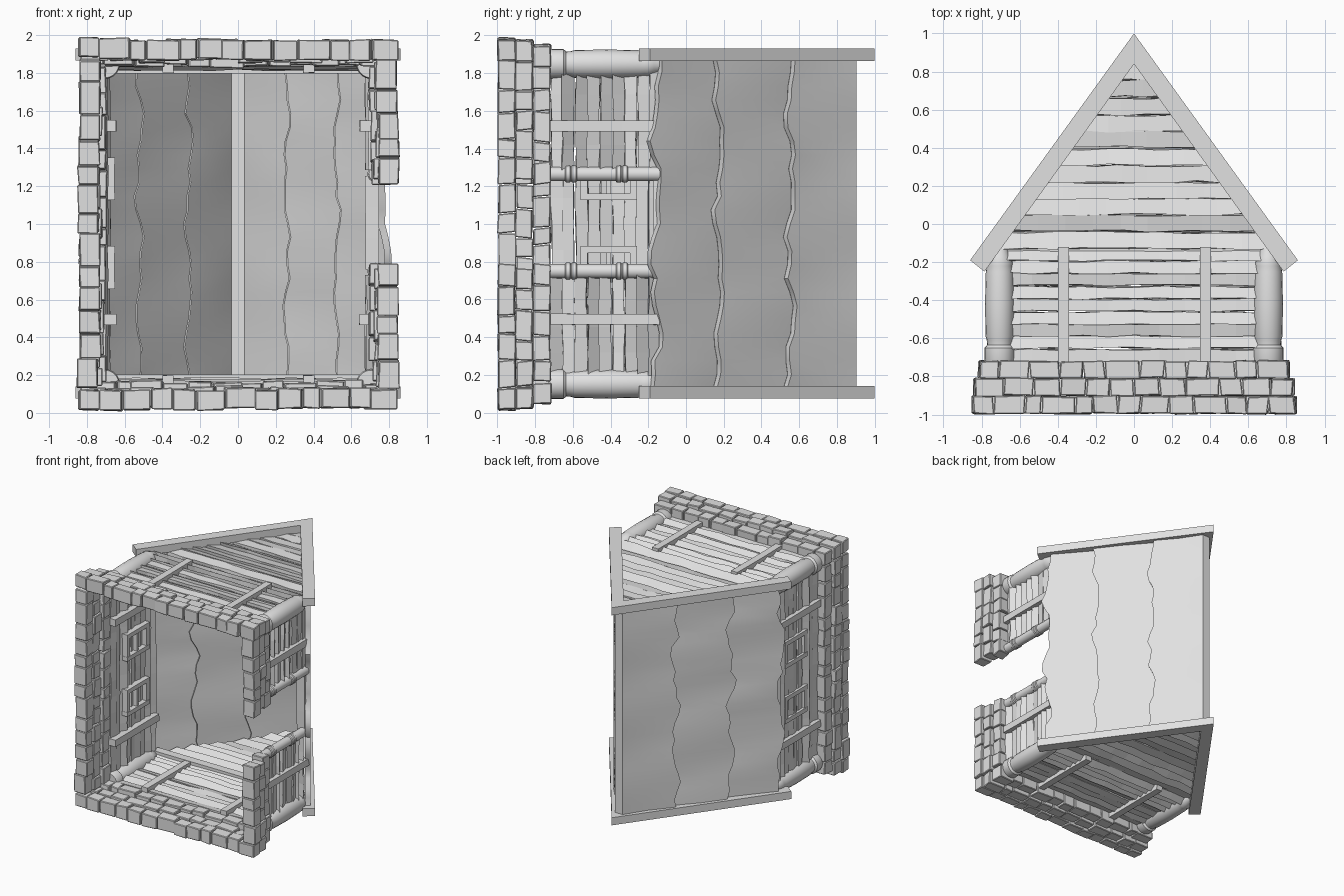
import bpy, bmesh, math, random
from mathutils import Vector as V

random.seed(4)
if bpy.data.objects.get("Cube"):
    bpy.data.objects.remove(bpy.data.objects["Cube"], do_unlink=True)

grey = bpy.data.materials.new("plain_grey")
grey.use_nodes = True
grey.diffuse_color = (0.75, 0.75, 0.75, 1)
grey.node_tree.nodes["Principled BSDF"].inputs["Base Color"].default_value = (0.75, 0.75, 0.75, 1)

X, Y, Z = V((1, 0, 0)), V((0, 1, 0)), V((0, 0, 1))
# The building lies on its gable: its height runs along y, its length along z
MID = 1.0
WALL_BASE, WALL_TOP = -0.72, -0.13


def rnd(a):
    return random.uniform(-a, a)


def finish(name, bm, smooth=False, bevel=0):
    bmesh.ops.recalc_face_normals(bm, faces=bm.faces)
    me = bpy.data.meshes.new(name)
    bm.to_mesh(me)
    bm.free()
    me.materials.append(grey)
    ob = bpy.data.objects.new(name, me)
    bpy.context.collection.objects.link(ob)
    if smooth:
        me.shade_smooth()
        me.set_sharp_from_angle(angle=math.radians(40))
    if bevel:
        mod = ob.modifiers.new("worn_edges", "BEVEL")
        mod.width, mod.segments = bevel, 1


def loft(bm, rings, closed=True):
    """Skin a row of sections; closed sections also get end caps."""
    vs = [[bm.verts.new(p) for p in ring] for ring in rings]
    n = len(vs[0])
    for a, b in zip(vs, vs[1:]):
        for i in range(n if closed else n - 1):
            bm.faces.new((a[i], a[(i + 1) % n], b[(i + 1) % n], b[i]))
    if closed:
        bm.faces.new(vs[0][::-1])
        bm.faces.new(vs[-1])


def bar(bm, a, b, u, v, n=1, jit=0.0):
    """Four-sided bar from a to b; u and v are half-size vectors."""
    rings = []
    for i in range(n + 1):
        c = V(a).lerp(V(b), i / n)
        rings.append([c + u * (su + rnd(jit)) + v * (sv + rnd(jit))
                      for su, sv in ((-1, -1), (1, -1), (1, 1), (-1, 1))])
    loft(bm, rings)


def turned(bm, x, z, profile, sides=16):
    """Round post standing along y."""
    loft(bm, [[V((x + r * math.cos(k * math.tau / sides), y,
                  z + r * math.sin(k * math.tau / sides))) for k in range(sides)]
              for y, r in profile])


# Stone footing: three rough courses, stepped inward, open at the doorway on +x
def stone_row(bm, a, b, out, y, half_h):
    a, b = V(a), V(b)
    along = (b - a).normalized()
    n = max(2, round((b - a).length / 0.135))
    cuts = [0] + [(i + rnd(0.25)) / n for i in range(1, n)] + [1]
    for c0, c1 in zip(cuts, cuts[1:]):
        shift = out * rnd(0.01) + Y * (y + rnd(0.003))
        lean = along * rnd(0.006)
        p, q = a.lerp(b, c0) + shift + along * 0.002, a.lerp(b, c1) + shift - along * 0.002
        bar(bm, p, q, out * 0.054, Y * half_h + lean, 1, 0.09)


stones = bmesh.new()
for row, (yc, inset) in enumerate(((-0.95, 0.0), (-0.857, 0.01), (-0.765, 0.035))):
    edge = 0.845 - inset
    for s in (-1, 1):
        zc = MID + s * (0.926 - inset)
        stone_row(stones, (-edge, 0, zc), (edge, 0, zc), Z, yc, 0.046)
        gap = 0.21 + 0.025 * (row % 2)
        reach = 0.87 - inset
        spans = [(MID - reach, MID + reach)]
        if s > 0:
            spans = [(MID - reach, MID - gap), (MID + gap, MID + reach)]
        for lo, hi in spans:
            stone_row(stones, (s * (edge - 0.054), 0, lo), (s * (edge - 0.054), 0, hi), X, yc, 0.046)
finish("footing_stones", stones, bevel=0.005)

# Corner columns
cols = bmesh.new()
shaft = [(-0.73, 0.074), (-0.71, 0.08), (-0.65, 0.08), (-0.635, 0.066), (-0.61, 0.068),
         (-0.59, 0.074), (-0.42, 0.077), (-0.25, 0.073), (-0.22, 0.068), (-0.205, 0.07),
         (-0.17, 0.056), (-0.12, 0.038)]
for x in (-0.705, 0.705):
    for z in (0.152, 1.848):
        turned(cols, x, z, shaft, 20)
finish("corner_columns", cols, smooth=True)

# Door posts with raised rings, and the lintel
posts = bmesh.new()
for z in (0.75, 1.265):
    turned(posts, 0.73, z, [(-0.73, 0.038), (WALL_TOP, 0.038)])
    for yc in (-0.61, -0.34):
        turned(posts, 0.73, z, [(yc - 0.032, 0.039), (yc - 0.026, 0.045), (yc - 0.006, 0.045),
                                (yc, 0.039), (yc + 0.006, 0.045), (yc + 0.026, 0.045),
                                (yc + 0.032, 0.039)])
finish("door_posts", posts, smooth=True)
lintel = bmesh.new()
bar(lintel, (0.71, -0.15, 0.76), (0.71, -0.15, 1.255), X * 0.036, Y * 0.022, 3, 0.08)
finish("door_lintel", lintel)


# Rough-hewn planks with uneven gaps and leaning faces
def planks(bm, y, half, out, a, b):
    tilt = 0.008 + rnd(0.016)
    n = max(3, round((V(b) - V(a)).length / 0.14))
    lift = Y * (y + rnd(0.005))
    bar(bm, V(a) + lift, V(b) + lift, Y * half - out * tilt, out * 0.02, n, 0.17)


side, gable = bmesh.new(), bmesh.new()
rows = 9
step = (WALL_TOP - WALL_BASE) / rows
for i in range(rows):
    y = WALL_BASE + (i + 0.5) * step
    for s in (-1, 1):
        for lo, hi in [(0.18, 1.82)] if s < 0 else [(0.18, 0.73), (1.285, 1.82)]:
            planks(side, y, step * 0.48, X * s, (s * 0.715, 0, lo), (s * 0.715, 0, hi))
        z = MID + s * 0.855
        planks(gable, y, step * 0.48, Z * s, (-0.67, 0, z), (0.67, 0, z))
rows = 11
step = (0.84 - WALL_TOP) / rows
for i in range(rows):
    y = WALL_TOP + (i + 0.5) * step
    w = 0.72 * (0.9 - y)
    for s in (-1, 1):
        z = MID + s * 0.85
        planks(gable, y, step * 0.48, Z * s, (-w, 0, z), (w, 0, z))

# Trim the gable planks just under the roof slopes
for s in (-1, 1):
    bmesh.ops.bisect_plane(gable, geom=gable.verts[:] + gable.edges[:] + gable.faces[:],
                           plane_co=(0, 0.87, 0), plane_no=(s * 0.81, 0.586, 0), clear_outer=True)
finish("side_wall_planks", side)
finish("gable_planks", gable)

# Battens and tie beams
frame = bmesh.new()
for s in (-1, 1):
    for z in (0.495, 1.52):
        bar(frame, (s * 0.707, -0.73, z), (s * 0.707, -0.14, z), X * 0.063, Z * 0.029, 3, 0.04)
    for x in (-0.37, 0.375):
        z = MID + s * 0.855
        bar(frame, (x, -0.73, z), (x, -0.12, z), X * 0.029, Z * 0.054, 3, 0.04)
    z = MID + s * 0.83
    bar(frame, (-0.7, -0.115, z), (0.7, -0.115, z), Y * 0.035, Z * 0.032)
finish("battens_and_beams", frame)

# Two small windows in the -x wall
windows = bmesh.new()
for zc in (0.77, 1.24):
    for dz in (-0.095, 0.095):
        bar(windows, (-0.703, -0.56, zc + dz), (-0.703, -0.26, zc + dz), X * 0.053, Z * 0.018)
    for yc in (-0.54, -0.28):
        bar(windows, (-0.703, yc, zc - 0.11), (-0.703, yc, zc + 0.11), X * 0.05, Y * 0.018)
    bar(windows, (-0.703, -0.41, zc - 0.1), (-0.703, -0.41, zc + 0.1), X * 0.044, Y * 0.012)
finish("window_frames", windows)

# Roof: one stepped sheet over both slopes, three ragged layers each, flat at the ridge
DOWN, OUT = V((0.572, -0.82, 0)), V((0.82, 0.572, 0))


def slope(sx, z, phases):
    """Section of one slope at height z, from the ridge to the eave."""
    pts, start, d0 = [], 0.0, 0.0
    for low, (p0, p1, p2) in zip((0.43, 0.89, 1.3), phases):
        end = low + 0.025 * math.sin(9 * z + p0) + 0.015 * math.sin(21 * z + p1) + rnd(0.016)
        bump = 0.007 * math.sin(10 * z + p2)
        pts += [(start, d0), ((start + end) / 2, bump), (end, 0.014), (end - 0.005, -0.028)]
        start, d0 = end, -0.022
    return [V((sx * (0.035 + DOWN.x * s + OUT.x * d), 0.905 + DOWN.y * s + OUT.y * d, z))
            for s, d in pts]


roof = bmesh.new()
SEG = 24
waves = {sx: [[random.uniform(0, math.tau) for _ in range(3)] for _ in range(3)] for sx in (-1, 1)}
levels = [0.13 + 1.745 * i / SEG for i in range(SEG + 1)]
loft(roof, [slope(-1, z, waves[-1])[::-1] + slope(1, z, waves[1]) for z in levels], closed=False)
finish("roof_sheet", roof, smooth=True)

# Barge boards framing each gable
barge = bmesh.new()
half = [(0.86, -0.19), (0.785, -0.25)]
chevron = [(0, 1)] + half + [(0, 0.84)] + [(-x, y) for x, y in reversed(half)]
for z0, z1 in ((0.075, 0.14), (1.865, 1.93)):
    loft(barge, [[V((x, y, z)) for x, y in chevron] for z in (z0, z1)])
finish("barge_boards", barge)
